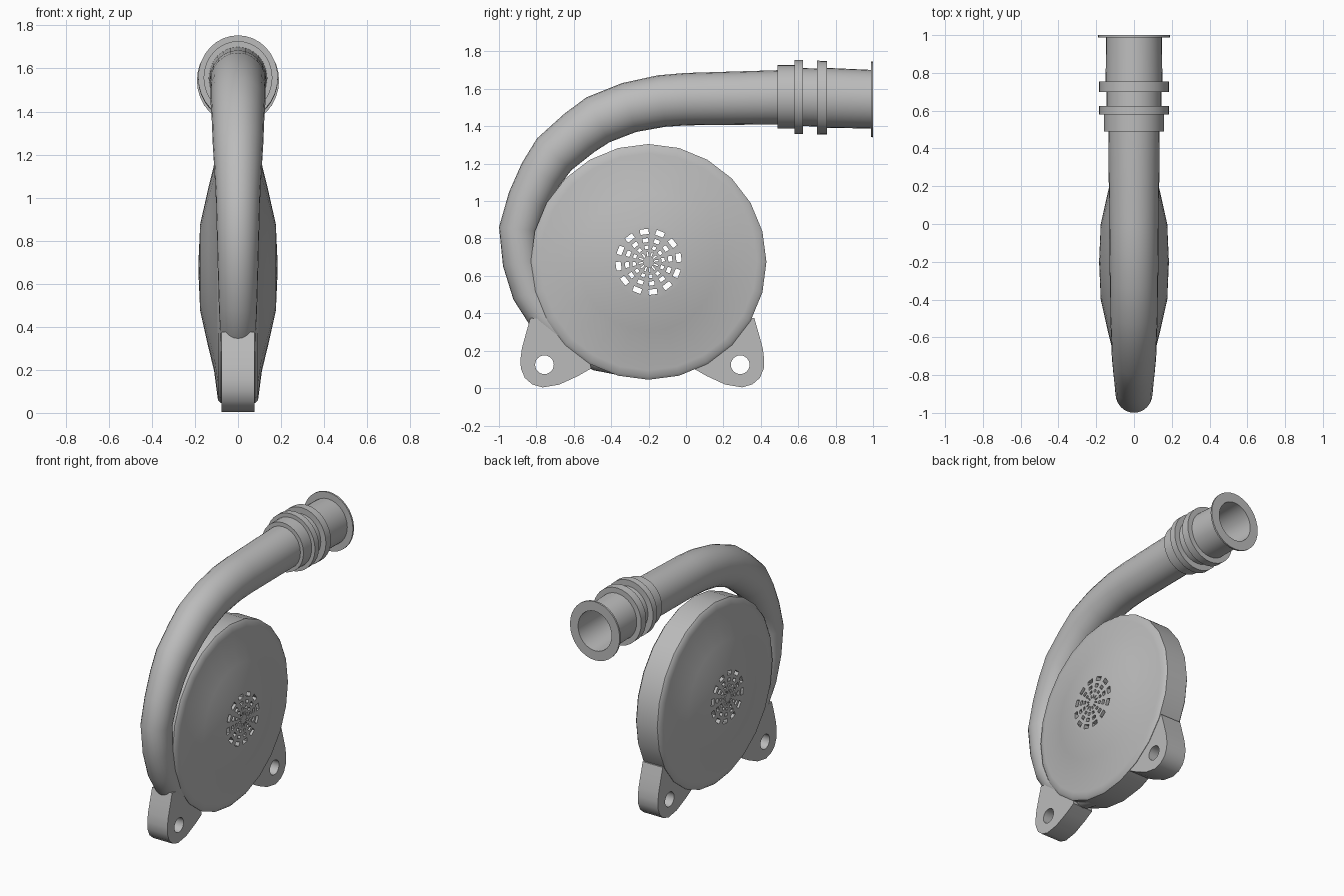
import bpy, bmesh
from math import sin, cos, pi, radians
from mathutils import Vector, Matrix

cube = bpy.data.objects.get("Cube")
if cube:
    bpy.data.objects.remove(cube, do_unlink=True)

GREY = (0.5, 0.5, 0.5, 1)
metal = bpy.data.materials.new("plain grey")
metal.use_nodes = True
metal.diffuse_color = GREY
metal.node_tree.nodes["Principled BSDF"].inputs["Base Color"].default_value = GREY


def make(name, bm):
    bmesh.ops.recalc_face_normals(bm, faces=bm.faces)
    mesh = bpy.data.meshes.new(name)
    bm.to_mesh(mesh)
    bm.free()
    mesh.materials.append(metal)
    ob = bpy.data.objects.new(name, mesh)
    bpy.context.collection.objects.link(ob)
    return ob


def loft(name, rings, cap_start=True, cap_end=True):
    """Skin a list of closed point rings."""
    bm = bmesh.new()
    loops = [[bm.verts.new(p) for p in ring] for ring in rings]
    for a, b in zip(loops, loops[1:]):
        for i in range(len(a)):
            j = (i + 1) % len(a)
            bm.faces.new((a[i], a[j], b[j], b[i]))
    if cap_start:
        bm.faces.new(loops[0])
    if cap_end:
        bm.faces.new(loops[-1])
    return make(name, bm)


def activate(ob):
    bpy.ops.object.select_all(action='DESELECT')
    ob.select_set(True)
    bpy.context.view_layer.objects.active = ob


def smooth(ob, angle=35):
    activate(ob)
    bpy.ops.object.shade_smooth_by_angle(angle=radians(angle))


def cut(ob, cutter):
    activate(ob)
    mod = ob.modifiers.new("cut", 'BOOLEAN')
    mod.operation = 'DIFFERENCE'
    mod.solver = 'EXACT'
    mod.object = cutter
    bpy.ops.object.modifier_apply(modifier=mod.name)
    bpy.data.objects.remove(cutter, do_unlink=True)


# Round housing: a lens-shaped disc with a flat rim
HUB = Vector((0, -0.2, 0.675))
half = [(0.02, 0.184), (0.2, 0.176), (0.37, 0.138), (0.48, 0.111),
        (0.58, 0.098), (0.615, 0.093), (0.63, 0.08)]
profile = half + [(r, -x) for r, x in reversed(half)]
housing = loft("round_housing", [
    [HUB + Vector((x, r * cos(i * pi / 12), r * sin(i * pi / 12))) for i in range(24)]
    for r, x in profile])

# Vent slots in four rings, cut right through
bm = bmesh.new()
for radius, radial, tangent in [(0.162, 0.028, 0.046), (0.116, 0.022, 0.03),
                                (0.078, 0.018, 0.02), (0.042, 0.024, 0.008)]:
    for k in range(12):
        turn = Matrix.Rotation(radians(8 + 30 * k), 4, 'X')
        place = Matrix.Translation(HUB) @ turn @ Matrix.Translation((0, radius, 0))
        bmesh.ops.create_cube(bm, size=1, matrix=place @ Matrix.Diagonal((1, radial, tangent, 1)))
cut(housing, make("vent_cutter", bm))
smooth(housing)

# Outlet pipe: (y, z, radius) along a widening spiral
FLAT = 0.94
path = [(-0.33, 0.135, 0.07), (-0.465, 0.17, 0.08), (-0.6, 0.24, 0.085),
        (-0.76, 0.385, 0.09), (-0.835, 0.51, 0.095), (-0.88, 0.67, 0.1),
        (-0.895, 0.85, 0.105), (-0.845, 1.005, 0.11), (-0.775, 1.145, 0.118),
        (-0.705, 1.25, 0.125), (-0.57, 1.365, 0.13), (-0.47, 1.435, 0.135),
        (-0.305, 1.5, 0.136), (-0.13, 1.535, 0.139), (0, 1.545, 0.14), (0.5, 1.555, 0.145)]
rings = []
for n, (y, z, r) in enumerate(path):
    a, b = path[max(n - 1, 0)], path[min(n + 1, len(path) - 1)]
    along = Vector((0, b[0] - a[0], b[1] - a[1])).normalized()
    up = Vector((0, -along.z, along.y))
    rings.append([Vector((FLAT * r * cos(t), y, z)) + up * r * sin(t)
                  for t in [2 * pi * i / 24 for i in range(24)]])
smooth(loft("outlet_pipe", rings, cap_end=False), 50)

# Hose connector: collar, two ribs, end flange and open bore
steps = [(0.49, 0.14), (0.49, 0.17), (0.58, 0.17), (0.58, 0.197), (0.625, 0.197),
         (0.625, 0.155), (0.7, 0.155), (0.7, 0.197), (0.755, 0.197), (0.755, 0.16),
         (0.988, 0.157), (0.988, 0.203), (1.0, 0.203), (1.0, 0.137), (0.5, 0.125), (0.05, 0.115)]
rings = []
for y, r in steps:
    z = 1.557 - 0.032 * max(0, y - 0.6)
    rings.append([(FLAT * r * cos(t), y, z + r * sin(t))
                  for t in [2 * pi * i / 32 for i in range(32)]])
smooth(loft("hose_connector", rings, cap_start=False))

# Two mounting feet with bolt holes, outline relative to the hole
outline = [(0.075, 0.25), (0.098, 0.17), (0.12, 0.09), (0.128, 0.03), (0.126, -0.02),
           (0.105, -0.07), (0.065, -0.105), (0.01, -0.121), (-0.08, -0.106),
           (-0.18, -0.06), (-0.25, -0.02), (-0.2, 0.22)]
for name, y, side in [("front_foot", -0.757, -1), ("rear_foot", 0.29, 1)]:
    foot = loft(name, [[(x, y + side * a, 0.125 + b) for a, b in outline]
                       for x in (-0.077, 0.077)])
    bm = bmesh.new()
    bmesh.ops.create_cone(bm, cap_ends=True, segments=24, radius1=0.05, radius2=0.05, depth=1,
                          matrix=Matrix.Translation((0, y, 0.125)) @ Matrix.Rotation(pi / 2, 4, 'Y'))
    cut(foot, make("bolt_cutter", bm))
    smooth(foot, 40)
